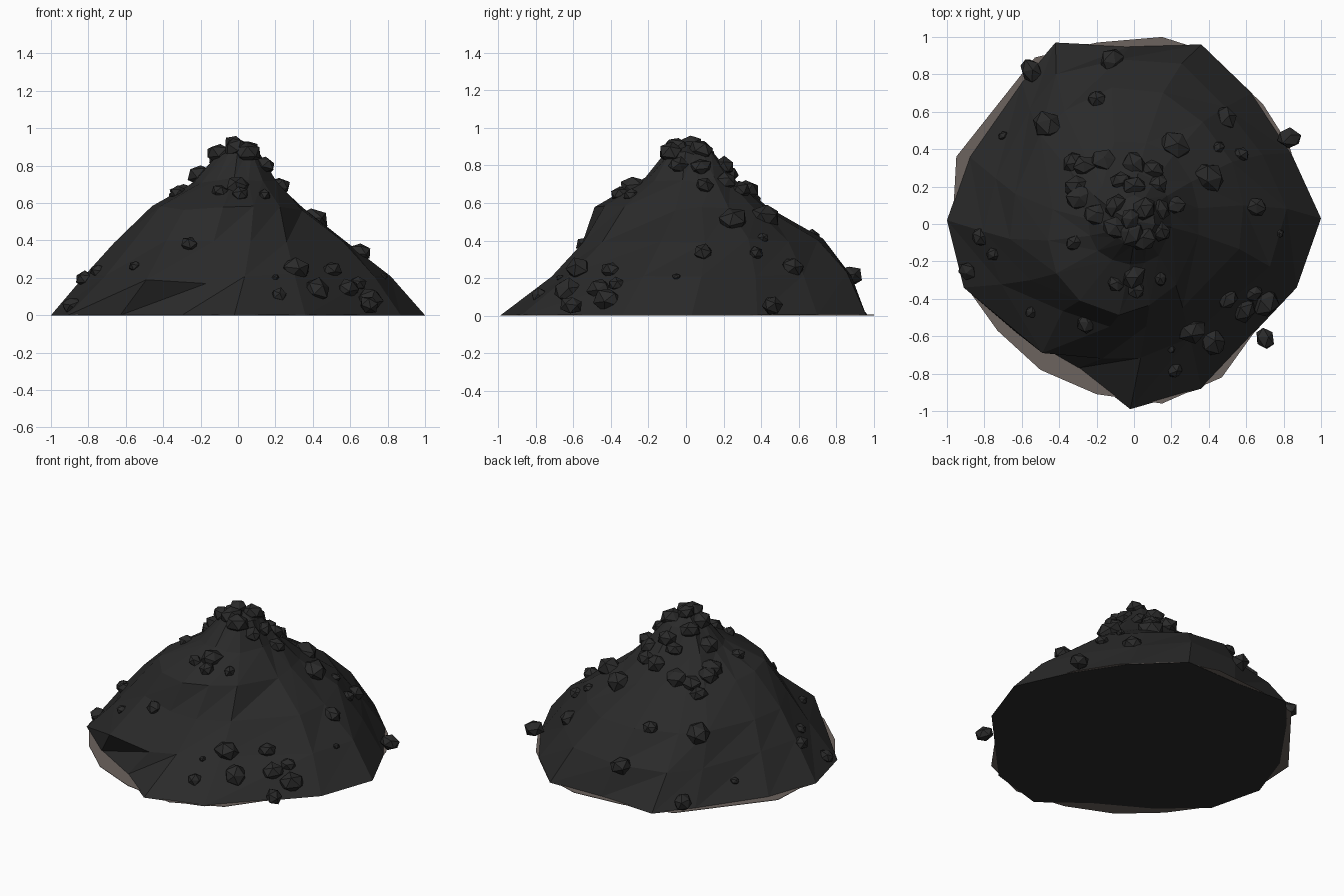
import bpy, bmesh, math, random
from mathutils import Vector, Matrix
from mathutils.bvhtree import BVHTree

if "Cube" in bpy.data.objects:
    bpy.data.objects.remove(bpy.data.objects["Cube"])

random.seed(4)


def material(name, rgb):
    m = bpy.data.materials.new(name)
    m.diffuse_color = (*rgb, 1)
    m.use_nodes = True
    m.node_tree.nodes["Principled BSDF"].inputs["Base Color"].default_value = m.diffuse_color
    return m


COAL = material("coal_black", (0.023, 0.023, 0.023))
LUMP = material("lump_black", (0.023, 0.023, 0.023))
DIRT = material("dirt_brown", (0.150, 0.125, 0.112))


def finish(bm, name, mat):
    bmesh.ops.recalc_face_normals(bm, faces=bm.faces)
    me = bpy.data.meshes.new(name)
    bm.to_mesh(me)
    bm.free()
    me.materials.append(mat)
    ob = bpy.data.objects.new(name, me)
    bpy.context.collection.objects.link(ob)
    return ob


# Mound: irregular foot outline, then rings shrinking towards the peak
FOOT = [(1, .03), (.84, .38), (.63, .7), (.36, .96), (-.02, .95), (-.42, .97), (-.6, .76),
        (-.88, .36), (-1, .02), (-.91, -.34), (-.63, -.58), (-.3, -.77), (-.02, -.99), (.36, -.88),
        (.87, -.34)]
# height, ring radius towards right, back, left, front, extra bulge at front left
RINGS = [(.22, .82, .88, .78, .70, 0), (.40, .60, .73, .66, .54, .02), (.57, .35, .45, .45, .41, .09),
         (.72, .20, .28, .25, .22, 0), (.86, .11, .15, .11, .11, 0)]
PEAK = Vector((-.02, .02, .92))
BULGE = math.radians(243)
# steep corner at the front left of the lowest ring
CORNER = {10: (-.49, -.69, .19), 11: (-.17, -.72, .17)}


def ring_radius(radii, a):
    t = (a / (math.pi / 2)) % 4
    i, f = int(t), t - int(t)
    f = f * f * (3 - 2 * f)
    return radii[i] * (1 - f) + radii[(i + 1) % 4] * f


bm = bmesh.new()
rows = [[bm.verts.new((x, y, 0)) for x, y in FOOT]]
n = len(FOOT)
for k, (z, *radii, bulge) in enumerate(RINGS):
    row = []
    for i, (x, y) in enumerate(FOOT):
        a = math.atan2(y, x) + 0.07 * (k + 1)
        r = ring_radius(radii, a) * random.uniform(.98, 1.02)
        r += bulge * max(0, math.cos(a - BULGE)) ** 4
        if k < 2:
            # slightly hollow on the two right-hand diagonals
            hollow = .05 if y > 0 else .08
            r *= 1 - hollow * max(0, math.cos(a)) * abs(math.sin(a)) * 2
        if k == 0:
            r *= .5 + .5 * math.hypot(x, y) / .96
        co = (r * math.cos(a), r * math.sin(a), z + random.uniform(-.015, .015))
        row.append(bm.verts.new(CORNER.get(i, co) if k == 0 else co))
    rows.append(row)
for lo, hi in zip(rows, rows[1:]):
    for i in range(n):
        j = (i + 1) % n
        bm.faces.new((lo[i], lo[j], hi[j]))
        bm.faces.new((lo[i], hi[j], hi[i]))
tip = bm.verts.new(PEAK)
for i in range(n):
    bm.faces.new((rows[-1][i], rows[-1][(i + 1) % n], tip))
bm.faces.new(rows[0][::-1])
surface = BVHTree.FromBMesh(bm)
finish(bm, "coal_mound", COAL)

# Thin dirt patch showing around the foot of the mound
PATCH = [(.15, 1), (-.2, .97), (-.53, .89), (-.95, .36), (-.97, 0), (-.88, -.36), (-.73, -.57),
         (-.5, -.78), (-.2, -.91), (.15, -.96), (.47, -.82), (.7, -.5), (.87, -.3), (.91, .15),
         (.83, .42), (.69, .64), (.4, .92)]
bm = bmesh.new()
patch = bm.faces.new([bm.verts.new((x, y, .002)) for x, y in PATCH])
top = bmesh.ops.extrude_face_region(bm, geom=[patch])["geom"]
bmesh.ops.translate(bm, verts=[v for v in top if isinstance(v, bmesh.types.BMVert)], vec=(0, 0, .003))
finish(bm, "dirt_patch", DIRT)

# Lumps: x, y, size; each one rests on the mound surface
SLOPE = [(-.55, .82, .055), (-.12, .87, .06), (-.46, .53, .07), (-.2, .67, .045), (.49, .57, .055),
         (.83, .46, .055), (.57, .37, .04), (.22, .42, .07), (.4, .25, .075), (.45, .41, .03),
         (.65, .09, .05), (.7, -.61, .05), (.42, -.63, .07), (.31, -.57, .065), (.22, -.78, .04),
         (-.26, -.53, .045), (-.82, -.07, .045), (-.75, -.16, .035), (-.89, -.25, .045),
         (-.55, -.47, .03), (-.32, -.1, .04), (0, -.28, .06), (-.1, -.32, .04), (.01, -.35, .045),
         (.14, -.29, .035), (.7, -.42, .07), (.59, -.46, .06), (.64, -.37, .04), (.5, -.4, .05),
         (-.7, .47, .025), (.2, -.67, .02), (.78, -.05, .02)]
SUMMIT = [(-.33, .33, .05), (-.26, .31, .055), (-.16, .34, .06), (-.3, .2, .06), (-.29, .14, .065),
          (-.2, .05, .06), (-.1, .1, .055), (0, .32, .06), (.1, .29, .055), (.13, .21, .05),
          (-.07, .23, .05), (0, .2, .055), (-.1, -.02, .06), (-.01, -.05, .06), (.05, .08, .06),
          (.14, -.04, .05), (.05, -.08, .06), (-.02, .03, .05), (.14, .08, .05), (.22, .1, .05)]


def add_lump(bm, x, y, size):
    hit = surface.ray_cast(Vector((x, y, 3)), Vector((0, 0, -1)))[0]
    z = max(hit.z if hit else 0, .055)
    turn = Matrix.Rotation(random.uniform(0, 6.28), 4, 'Z') @ Matrix.Rotation(random.uniform(-.5, .5), 4, 'X')
    place = Matrix.Translation((x, y, min(z, .92))) @ turn @ Matrix.Diagonal((1.25, 1.05, .95, 1))
    verts = bmesh.ops.create_icosphere(bm, subdivisions=1, radius=size)["verts"]
    for v in verts:
        v.co = place @ (v.co * random.uniform(.92, 1.1))


for name, lumps in (("slope_lumps", SLOPE), ("summit_lumps", SUMMIT)):
    bm = bmesh.new()
    for lump in lumps:
        add_lump(bm, *lump)
    finish(bm, name, LUMP)
